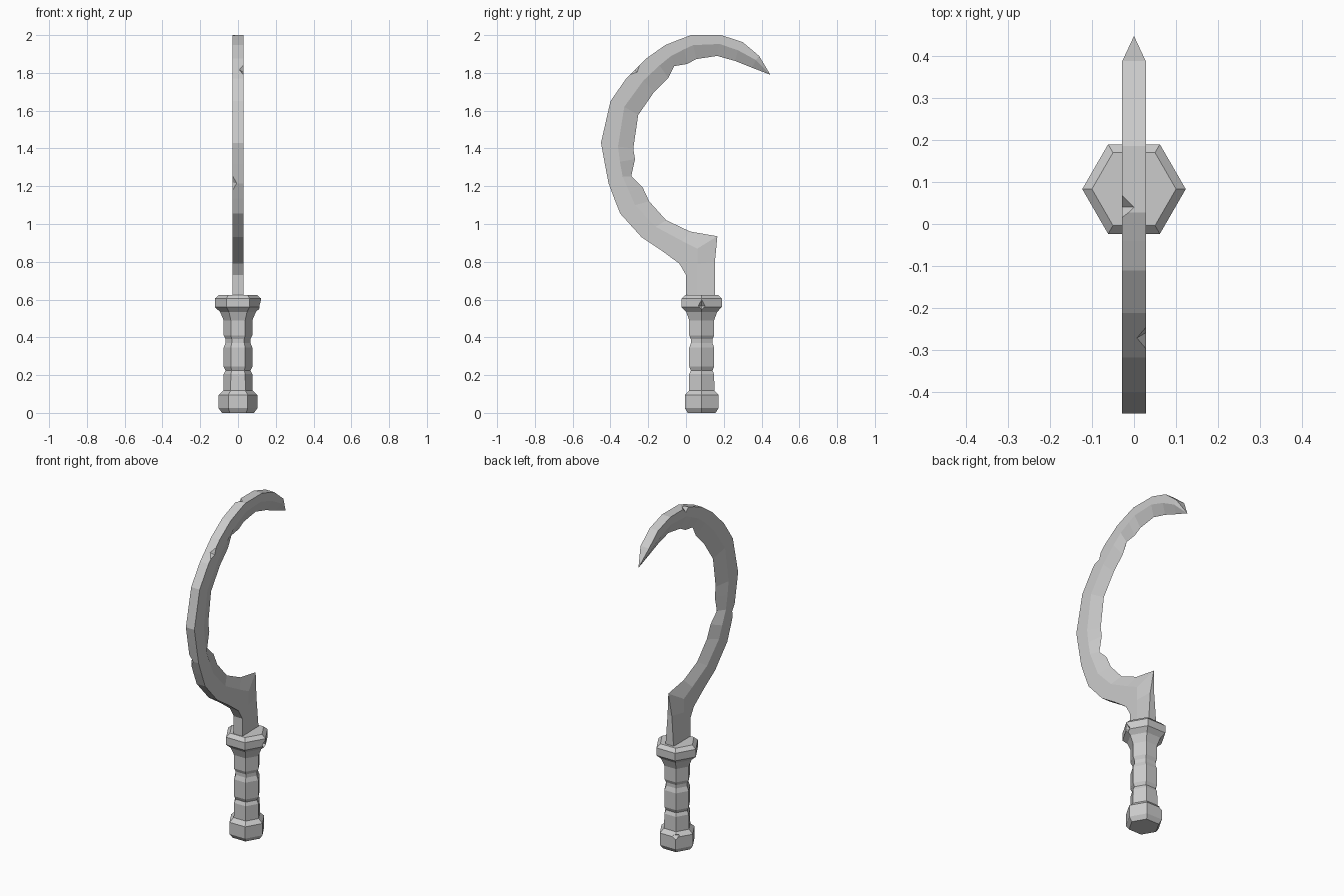
import bpy, bmesh, math
from mathutils import Matrix, Vector

if "Cube" in bpy.data.objects:
    bpy.data.objects.remove(bpy.data.objects["Cube"])


def make_object(name, bm):
    bmesh.ops.recalc_face_normals(bm, faces=bm.faces)
    mesh = bpy.data.meshes.new(name)
    bm.to_mesh(mesh)
    bm.free()
    ob = bpy.data.objects.new(name, mesh)
    bpy.context.collection.objects.link(ob)
    return ob


def loft(name, rings):
    # Bridge successive closed rings and cap both ends
    bm = bmesh.new()
    vs = [[bm.verts.new(p) for p in ring] for ring in rings]
    n = len(vs[0])
    for a, b in zip(vs, vs[1:]):
        for i in range(n):
            j = (i + 1) % n
            bm.faces.new((a[i], a[j], b[j], b[i]))
    bm.faces.new(vs[0])
    bm.faces.new(vs[-1])
    bmesh.ops.remove_doubles(bm, verts=bm.verts, dist=0.0005)
    return make_object(name, bm)


def chip(target, name, loc, size, angle=0, axis='X'):
    # Diamond-shaped battle nick cut out of an edge
    bm = bmesh.new()
    bmesh.ops.create_uvsphere(bm, u_segments=4, v_segments=2, radius=1)
    m = (Matrix.Translation(Vector(loc)) @ Matrix.Rotation(math.radians(angle), 4, axis)
         @ Matrix.Diagonal((*size, 1)))
    bmesh.ops.transform(bm, matrix=m, verts=bm.verts)
    cutter = make_object(name, bm)
    cutter.hide_render = True
    cutter.hide_viewport = True
    mod = target.modifiers.new(name, 'BOOLEAN')
    mod.operation = 'DIFFERENCE'
    mod.solver = 'EXACT'
    mod.object = cutter


# Hexagonal handle: pommel, grooved grip and guard, as (radius, height)
profile = [(.085, 0), (.103, .025), (.103, .095), (.078, .118), (.076, .205),
           (.066, .225), (.076, .245), (.076, .345), (.066, .37), (.066, .39),
           (.076, .41), (.076, .49), (.095, .535), (.123, .56), (.123, .605), (.1, .625)]
handle = loft("handle", [[(r * math.cos(k * math.pi / 3), .083 + r * math.sin(k * math.pi / 3), z)
                          for k in range(6)] for r, z in profile])
chip(handle, "guard_chip", (.125, .083, .567), (.03, .03, .035))
chip(handle, "pommel_chip", (-.055, .175, .1), (.035, .035, .022))

# Blade stations (y, z): flat spine, bevel line, cutting edge
stations = [
    ((0, .6), (.06, .6), (.155, .6)),
    ((0, .73), (.06, .79), (.153, .8)),
    ((-.035, .79), (.06, .87), (.166, .935)),
    ((-.13, .86), (-.02, .91), (.022, .96)),
    ((-.235, .93), (-.16, .985), (-.105, 1.02)),
    ((-.348, 1.055), (-.27, 1.1), (-.195, 1.12)),
    ((-.38, 1.135), (-.3, 1.17), (-.23, 1.195)),
    ((-.41, 1.215), (-.335, 1.25), (-.29, 1.253)),
    ((-.43, 1.32), (-.35, 1.33), (-.27, 1.343)),
    ((-.45, 1.43), (-.36, 1.41), (-.279, 1.4)),
    ((-.4, 1.65), (-.327, 1.62), (-.253, 1.577)),
    ((-.317, 1.77), (-.225, 1.76), (-.168, 1.7)),
    ((-.212, 1.875), (-.14, 1.84), (-.094, 1.773)),
    ((-.11, 1.947), (-.078, 1.89), (-.062, 1.836)),
    ((-.04, 1.975), (-.01, 1.925), (.006, 1.847)),
    ((.027, 2), (.038, 1.947), (.054, 1.873)),
    ((.186, 2), (.178, 1.953), (.165, 1.89)),
    ((.3, 1.963), (.275, 1.92), (.26, 1.863)),
    ((.387, 1.89), (.37, 1.868), (.35, 1.827)),
    ((.447, 1.79), (.447, 1.79), (.447, 1.79)),
]
half = .028
rings = []
for i, (o, m, e) in enumerate(stations):
    w = 0 if i == len(stations) - 1 else half
    we = {0: half, 1: .014}.get(i, 0)
    rings.append([(w, *o), (w, *m), (we, *e), (-we, *e), (-w, *m), (-w, *o)])
blade = loft("blade", rings)
chip(blade, "upper_nick", (.03, -.275, 1.82), (.03, .025, .05), -45)
chip(blade, "lower_nick", (-.03, -.412, 1.215), (.025, .02, .06), 15)
chip(blade, "top_nick", (-.03, .04, 2.0), (.03, .03, .03))
